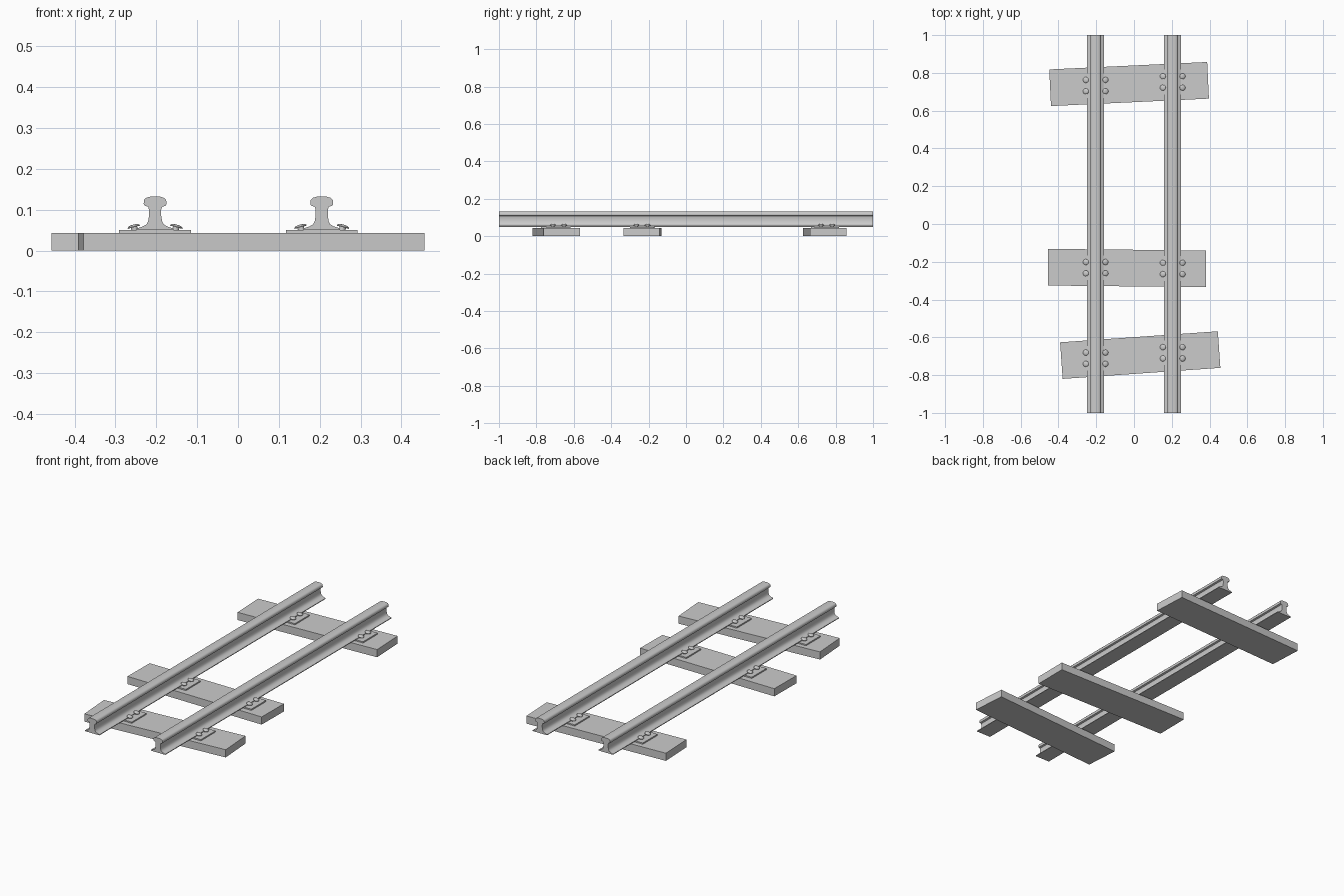
import bpy, bmesh, math
from mathutils import Matrix

if "Cube" in bpy.data.objects:
    bpy.data.objects.remove(bpy.data.objects["Cube"])


def finish(bm, name, angle=None):
    bmesh.ops.recalc_face_normals(bm, faces=bm.faces)
    me = bpy.data.meshes.new(name)
    bm.to_mesh(me)
    bm.free()
    ob = bpy.data.objects.new(name, me)
    bpy.context.collection.objects.link(ob)
    if angle:
        bpy.ops.object.select_all(action='DESELECT')
        ob.select_set(True)
        bpy.context.view_layer.objects.active = ob
        bpy.ops.object.shade_smooth_by_angle(angle=math.radians(angle))
    return ob


def box(name, centre, size, rot=0.0):
    bm = bmesh.new()
    bmesh.ops.create_cube(bm, size=1.0)
    bm.transform(Matrix.Translation(centre) @ Matrix.Rotation(rot, 4, 'Z')
                 @ Matrix.Diagonal((*size, 1)))
    return finish(bm, name)


# right half of the rail cross-section (offset, height), foot to head
HALF = [(0.045, 0.050), (0.045, 0.054), (0.030, 0.059), (0.021, 0.064),
        (0.017, 0.072), (0.015, 0.085), (0.015, 0.100), (0.017, 0.107),
        (0.026, 0.110), (0.028, 0.114), (0.027, 0.124), (0.022, 0.129),
        (0.012, 0.132)]


def rail(name, x):
    pts = HALF + [(-a, z) for a, z in reversed(HALF)]
    bm = bmesh.new()
    face = bm.faces.new([bm.verts.new((x + a, -1, z)) for a, z in pts])
    ext = bmesh.ops.extrude_face_region(bm, geom=[face], use_keep_orig=True)
    verts = [g for g in ext['geom'] if isinstance(g, bmesh.types.BMVert)]
    bmesh.ops.translate(bm, verts=verts, vec=(0, 2, 0))
    return finish(bm, name, 40)


# spike with a flattened round head, tilted to lie on the rail foot
def spike(name, x, y, side):
    rings = [(0.008, -0.012), (0.008, -0.001), (0.0155, -0.001),
             (0.0155, 0.001), (0.012, 0.004), (0.006, 0.0055)]
    n = 16
    bm = bmesh.new()
    loops = [[bm.verts.new((r * math.cos(2 * math.pi * i / n),
                            r * math.sin(2 * math.pi * i / n), z))
              for i in range(n)] for r, z in rings]
    for a, b in zip(loops, loops[1:]):
        for i in range(n):
            j = (i + 1) % n
            bm.faces.new((a[i], a[j], b[j], b[i]))
    bm.faces.new(loops[0])
    bm.faces.new(loops[-1])
    bm.transform(Matrix.Translation((x, y, 0.058))
                 @ Matrix.Rotation(side * math.radians(15), 4, 'Y'))
    return finish(bm, name, 40)


RAILS = {'left': -0.203, 'right': 0.205}
# sleepers: centre x, centre y, turn in degrees
SLEEPERS = [(-0.026, 0.741, 2.7), (-0.037, -0.233, -0.6), (0.033, -0.694, 4.0)]

for side, x in RAILS.items():
    rail(f"{side}_rail", x)

for k, (sx, sy, deg) in enumerate(SLEEPERS, 1):
    ang = math.radians(deg)
    box(f"sleeper_{k}", (sx, sy, 0.0215), (0.837, 0.194, 0.043), ang)
    for side, x in RAILS.items():
        y = sy + (x - sx) * math.tan(ang)
        # base plate under the rail, with four spikes
        box(f"{side}_base_plate_{k}", (x, y, 0.0463), (0.176, 0.13, 0.0075))
        for s in (-1, 1):
            for t in (-1, 1):
                spike(f"{side}_spike_{k}", x + s * 0.052, y + t * 0.03, s)
